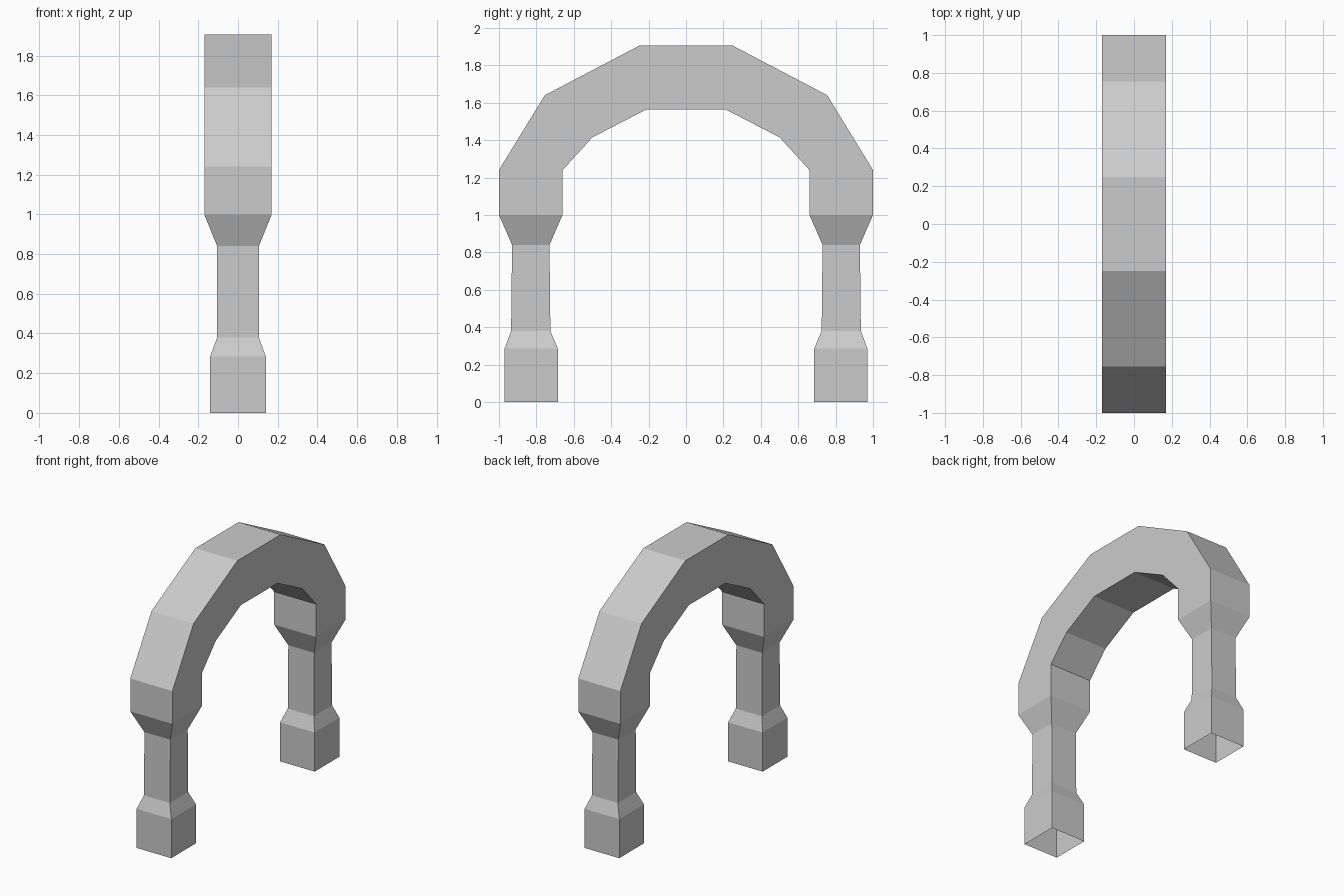
import bpy
import bmesh

cube = bpy.data.objects.get("Cube")
if cube:
    bpy.data.objects.remove(cube, do_unlink=True)

stone = bpy.data.materials.new("grey_stone")
stone.use_nodes = True
colour = (0.6, 0.6, 0.6, 1)
stone.diffuse_color = colour
stone.node_tree.nodes["Principled BSDF"].inputs["Base Color"].default_value = colour


def loft(name, sections):
    """Open four-sided tube; each section is half width, inner (y, z), outer (y, z)."""
    bm = bmesh.new()
    rings = []
    for w, (yi, zi), (yo, zo) in sections:
        corners = [(-w, yi, zi), (w, yi, zi), (w, yo, zo), (-w, yo, zo)]
        rings.append([bm.verts.new(c) for c in corners])
    for low, high in zip(rings, rings[1:]):
        for i in range(4):
            j = (i + 1) % 4
            bm.faces.new((low[i], low[j], high[j], high[i]))
    mesh = bpy.data.meshes.new(name)
    bm.to_mesh(mesh)
    bm.free()
    mesh.materials.append(stone)
    obj = bpy.data.objects.new(name, mesh)
    bpy.context.collection.objects.link(obj)
    return obj


def level(w, yi, yo, z):
    return w, (yi, z), (yo, z)


# Pillars: block base, chamfer, slim shaft and flared capital, open underneath
pillar = [
    level(0.14, 0.685, 0.97, 0),
    level(0.14, 0.685, 0.97, 0.285),
    level(0.105, 0.725, 0.935, 0.38),
    level(0.105, 0.73, 0.93, 0.84),
    level(0.17, 0.66, 1.0, 1.0),
]
back = loft("back_pillar", pillar)
front = loft("front_pillar", pillar)
for v in front.data.vertices:
    v.co.y *= -1
front.data.flip_normals()

# Arch: faceted band swept from one capital to the other
half = [
    ((0.66, 1.0), (1.0, 1.0)),
    ((0.66, 1.24), (1.0, 1.24)),
    ((0.5, 1.415), (0.755, 1.64)),
    ((0.21, 1.565), (0.25, 1.905)),
]
mirrored = [((-yi, zi), (-yo, zo)) for (yi, zi), (yo, zo) in reversed(half)]
loft("arch", [(0.17, a, b) for a, b in half + mirrored])
